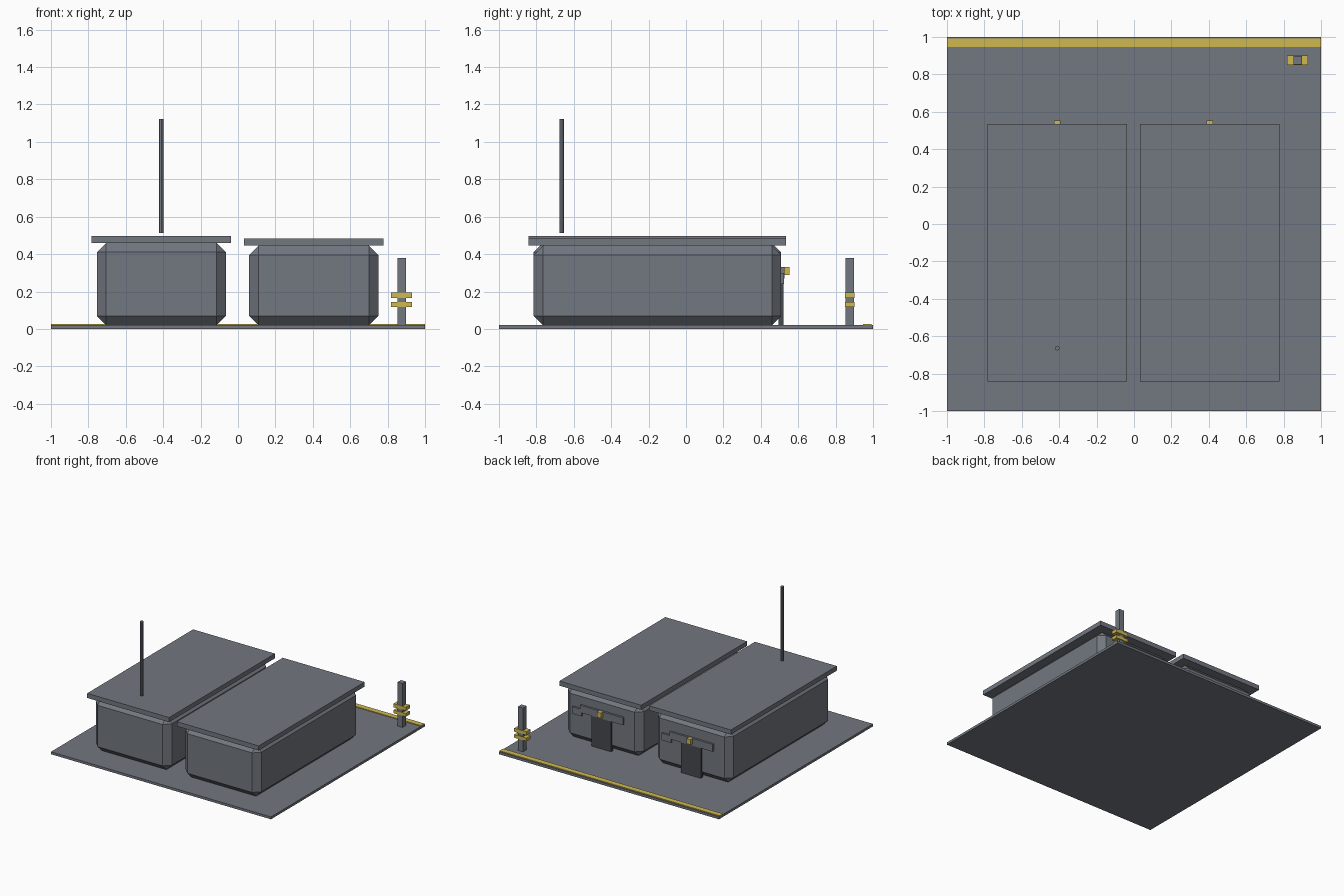
import bpy, bmesh

if "Cube" in bpy.data.objects:
    bpy.data.objects.remove(bpy.data.objects["Cube"])


def material(name, rgb):
    m = bpy.data.materials.new(name)
    m.diffuse_color = (*rgb, 1)
    m.use_nodes = True
    m.node_tree.nodes["Principled BSDF"].inputs["Base Color"].default_value = m.diffuse_color
    return m


GREY = material("slate grey", (0.17, 0.185, 0.215))
DARK = material("dark grey", (0.06, 0.066, 0.076))
YELLOW = material("mustard yellow", (0.62, 0.48, 0.08))


def finish(name, bm, mat):
    me = bpy.data.meshes.new(name)
    bm.to_mesh(me)
    bm.free()
    me.materials.append(mat)
    ob = bpy.data.objects.new(name, me)
    bpy.context.collection.objects.link(ob)
    return ob


def box(name, x, y, z, mat, bevel=0):
    """Box from (min, max) ranges, with optional single-cut chamfer."""
    bm = bmesh.new()
    bmesh.ops.create_cube(bm, size=1)
    for v in bm.verts:
        v.co = [(r[0] + r[1]) / 2 + c * (r[1] - r[0]) for r, c in zip((x, y, z), v.co)]
    if bevel:
        bmesh.ops.bevel(bm, geom=bm.edges[:], offset=bevel, segments=1,
                        profile=0.5, affect='EDGES')
    return finish(name, bm, mat)


# Floor slab with painted edge strip
box("floor_slab", (-1, 1), (-1, 1), (0, 0.02), GREY)
box("edge_strip", (-1, 1), (0.947, 0.992), (0.018, 0.026), YELLOW)

# Two chamfered bins with lids, back foot plates, latch bars and knobs
for side, cx, top in (("left", -0.41, 0.46), ("right", 0.405, 0.445)):
    box(side + "_bin", (cx - 0.345, cx + 0.345), (-0.815, 0.509), (0.02, top), GREY, 0.05)
    box(side + "_lid", (cx - 0.372, cx + 0.372), (-0.841, 0.534), (top, top + 0.038), GREY)
    box(side + "_foot_plate", (cx - 0.09, cx + 0.09), (0.495, 0.522), (0.02, 0.275), DARK)
    box(side + "_latch_bar", (cx - 0.2, cx + 0.19), (0.505, 0.526), (0.27, 0.33), GREY)
    box(side + "_latch_end", (cx + 0.18, cx + 0.265), (0.505, 0.524), (0.24, 0.298), GREY)
    box(side + "_latch_knob", (cx - 0.018, cx + 0.018), (0.52, 0.553), (0.288, 0.33), YELLOW)

# Thin rod standing over the left lid
bm = bmesh.new()
bmesh.ops.create_cone(bm, cap_ends=True, segments=8, radius1=0.0125, radius2=0.0125, depth=0.61)
bmesh.ops.translate(bm, verts=bm.verts, vec=(-0.41, -0.664, 0.817))
finish("rod", bm, GREY)

# Corner post with two yellow clips
box("corner_post", (0.853, 0.898), (0.853, 0.898), (0.02, 0.38), GREY)
for i, (z0, z1) in enumerate(((0.117, 0.143), (0.166, 0.195))):
    box(f"post_clip_{i + 1}", (0.818, 0.93), (0.85, 0.902), (z0, z1), YELLOW)
